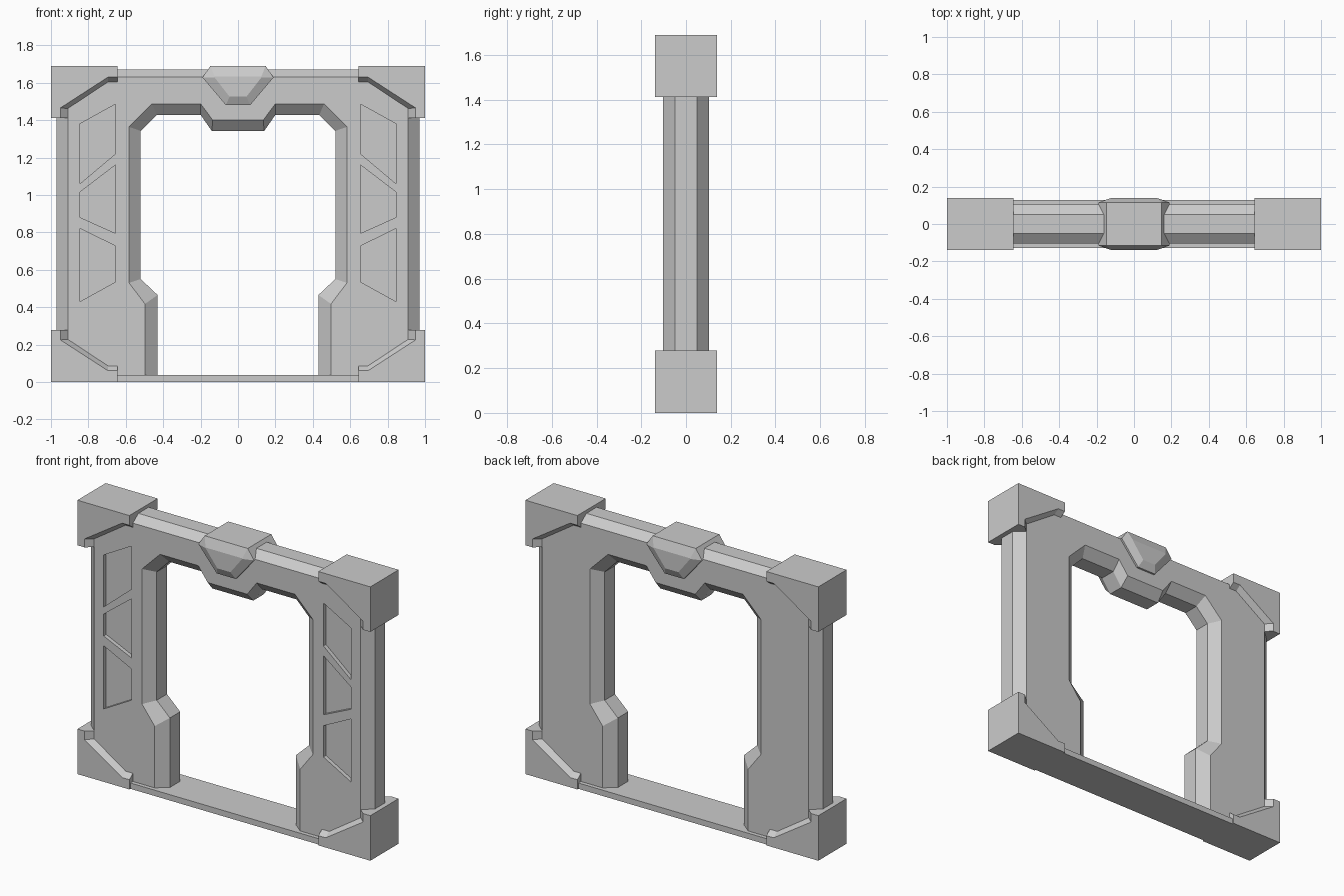
import bpy, bmesh

if "Cube" in bpy.data.objects:
    bpy.data.objects.remove(bpy.data.objects["Cube"])

H = 1.69      # overall height
FACE = 0.103  # half depth of the frame's flat faces
EDGE = 0.138  # half depth of corner blocks and keystone


def loft(name, sections):
    """Solid through matching (y, [(x, z), ...]) outlines, capped at both ends."""
    bm = bmesh.new()
    rings = [[bm.verts.new((x, y, z)) for x, z in pts] for y, pts in sections]
    n = len(rings[0])
    for a, b in zip(rings, rings[1:]):
        for i in range(n):
            j = (i + 1) % n
            bm.faces.new((a[i], a[j], b[j], b[i]))
    bm.faces.new(rings[0])
    bm.faces.new(rings[-1])
    bmesh.ops.recalc_face_normals(bm, faces=bm.faces)
    mesh = bpy.data.meshes.new(name)
    bm.to_mesh(mesh)
    bm.free()
    ob = bpy.data.objects.new(name, mesh)
    bpy.context.collection.objects.link(ob)
    return ob


def symmetric(half):
    """Complete a left-half outline by mirroring it across x = 0."""
    return half + [(-x, z) for x, z in reversed(half)]


def two_sided(name, profile):
    """Loft front sections and the same ones mirrored to the back."""
    return loft(name, [(-y, p) for y, p in profile] +
                [(y, p) for y, p in reversed(profile)])


# Door frame: flat face outline and the wider outline behind its bevels
face_outer = [(-0.91, 1.63), (-0.91, 0.01)]
face_inner = [(-0.497, 0.01), (-0.497, 0.417), (-0.583, 0.53), (-0.583, 1.364),
              (-0.46, 1.487), (-0.20, 1.487), (-0.135, 1.40)]
mid_outer = [(-0.97, 1.67), (-0.97, 0.01)]
mid_inner = [(-0.43, 0.01), (-0.43, 0.465), (-0.52, 0.55), (-0.52, 1.342),
             (-0.435, 1.428), (-0.20, 1.428), (-0.14, 1.342)]
frame = two_sided("door_frame", [(FACE, symmetric(face_outer + face_inner)),
                                 (0.05, symmetric(mid_outer + mid_inner))])

# Recessed panels on the front of both pillars
panels = [[(-0.845, 1.38), (-0.655, 1.485), (-0.655, 1.22), (-0.845, 1.06)],
          [(-0.845, 1.015), (-0.655, 1.16), (-0.655, 0.795), (-0.845, 0.88)],
          [(-0.845, 0.82), (-0.655, 0.727), (-0.655, 0.535), (-0.845, 0.43)]]
bpy.context.view_layer.objects.active = frame
for pts in panels:
    for s in (1, -1):
        shape = [(s * x, z) for x, z in pts]
        cutter = loft("panel_cutter", [(-0.2, shape), (-FACE + 0.025, shape)])
        cutter.hide_render = True
        mod = frame.modifiers.new("panel_recess", 'BOOLEAN')
        mod.operation = 'DIFFERENCE'
        mod.solver = 'EXACT'
        mod.object = cutter
        bpy.ops.object.modifier_apply(modifier=mod.name)
        bpy.data.objects.remove(cutter)

# Corner blocks with a bevelled diagonal inner edge
corner = [(-0.91, 1.412), (-1.0, 1.412), (-1.0, H), (-0.645, H)]
rim = [(-0.95, 1.412)] + corner[1:] + [(-0.645, 1.63), (-0.695, 1.63), (-0.95, 1.465)]
base = corner + [(-0.645, 1.604), (-0.695, 1.604), (-0.91, 1.462)]
for side, s in (("left", 1), ("right", -1)):
    for level, flip in (("top", False), ("bottom", True)):
        place = lambda pts: [(s * x, H - z if flip else z) for x, z in pts]
        two_sided(f"{level}_{side}_corner_block",
                  [(EDGE, place(rim)), (FACE, place(base))])

# Keystone over the opening, wrapped around the beam
key_face = symmetric([(-0.125, 1.632), (-0.125, 1.628), (-0.045, 1.525)])
key_body = symmetric([(-0.147, H), (-0.19, 1.628), (-0.065, 1.48)])
two_sided("keystone", [(EDGE, key_face), (0.115, key_body)])

# Threshold sill
sill = symmetric([(-0.66, 0.036), (-0.66, 0.0)])
two_sided("threshold_sill", [(0.128, sill)])
